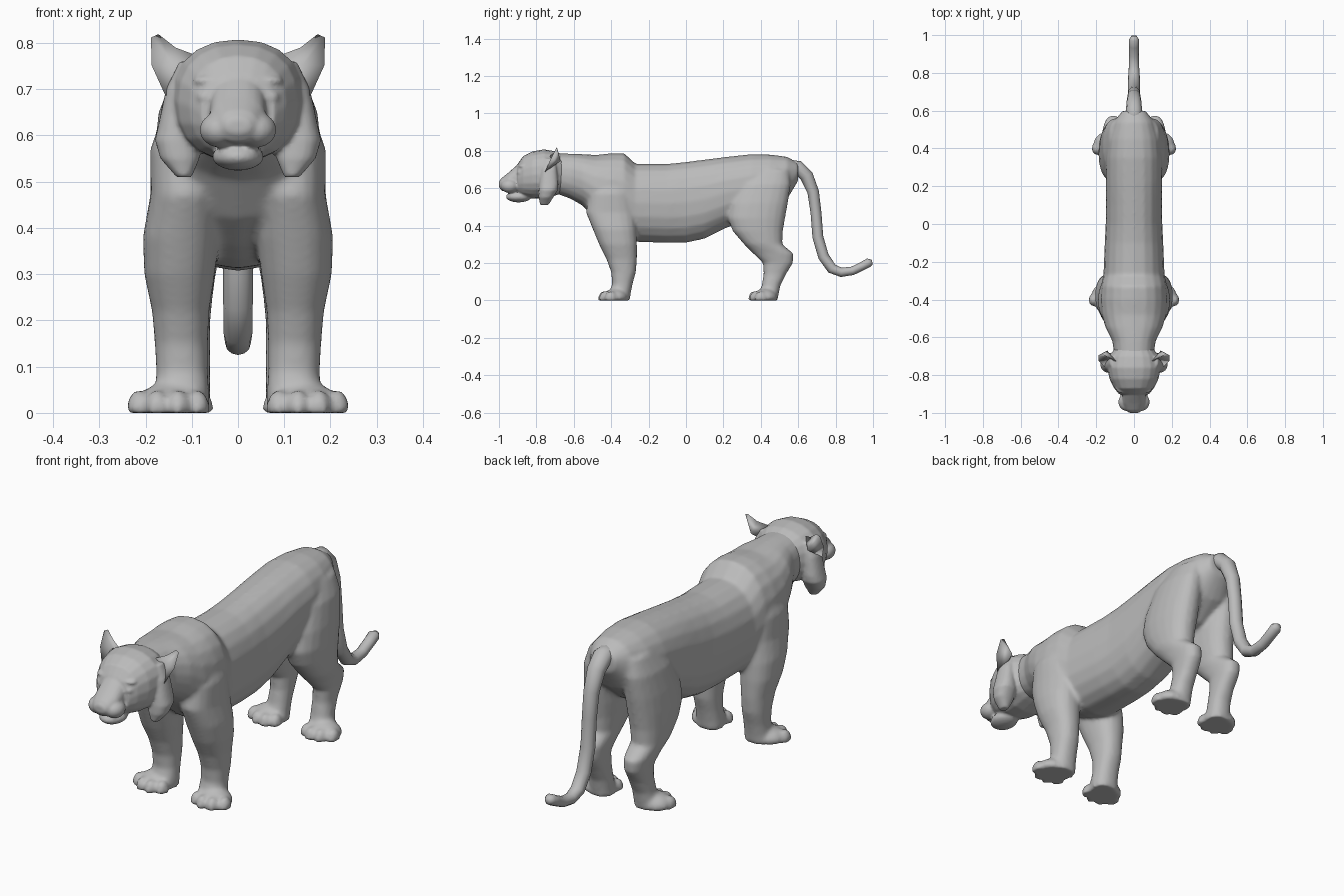
import bpy, bmesh, math
from mathutils import Vector, Matrix

cube = bpy.data.objects.get("Cube")
if cube:
    bpy.data.objects.remove(cube, do_unlink=True)

fur = bpy.data.materials.new("grey fur")
fur.use_nodes = True
GREY = (0.5, 0.5, 0.5, 1)
fur.diffuse_color = GREY
fur.node_tree.nodes["Principled BSDF"].inputs["Base Color"].default_value = GREY
SIDES = (1, -1)


def loft(bm, stations, sides=20, power=0.88):
    """Skin rings given as (centre, half width along x, second half-axis vector)."""
    rings = []
    for centre, half, axis in stations:
        ring = []
        for i in range(sides):
            a = math.tau * i / sides
            c, s = math.cos(a), math.sin(a)
            c = math.copysign(abs(c) ** power, c)
            s = math.copysign(abs(s) ** power, s)
            ring.append(bm.verts.new(Vector(centre) + Vector((c * half, 0, 0)) + axis * s))
        rings.append(ring)
    for lo, hi in zip(rings, rings[1:]):
        for i in range(sides):
            j = (i + 1) % sides
            bm.faces.new((lo[i], lo[j], hi[j], hi[i]))
    bm.faces.new(rings[0])
    bm.faces.new(rings[-1])


def trunk(bm, rows):
    """Loft along y from rows of y, top, bottom, half width."""
    loft(bm, [((0, y, (t + b) / 2), w, Vector((0, 0, (t - b) / 2)))
              for y, t, b, w in rows])


def post(bm, rows, side):
    """Loft along z from rows of z, front, back, inner, outer."""
    loft(bm, [((side * (i + o) / 2, (f + b) / 2, z), (o - i) / 2,
               Vector((0, (b - f) / 2, 0))) for z, f, b, i, o in rows])


def ball(bm, centre, radii):
    """Ellipsoid, flattened where it meets the ground."""
    m = Matrix.Translation(centre) @ Matrix.Diagonal((*radii, 1))
    made = bmesh.ops.create_uvsphere(bm, u_segments=20, v_segments=12, radius=1, matrix=m)
    for v in made["verts"]:
        v.co.z = max(v.co.z, 0)


def finish(bm, name, voxel=None, passes=0):
    bmesh.ops.recalc_face_normals(bm, faces=bm.faces)
    for f in bm.faces:
        f.smooth = True
    mesh = bpy.data.meshes.new(name)
    bm.to_mesh(mesh)
    bm.free()
    mesh.materials.append(fur)
    obj = bpy.data.objects.new(name, mesh)
    bpy.context.collection.objects.link(obj)
    if voxel:
        # Fuse the overlapping volumes into one skin
        fuse = obj.modifiers.new("fuse", "REMESH")
        fuse.mode = "VOXEL"
        fuse.voxel_size = voxel
        fuse.use_smooth_shade = True
        soft = obj.modifiers.new("soften", "SMOOTH")
        soft.factor = 0.5
        soft.iterations = passes
    return obj


# Torso, legs and paws
body = bmesh.new()
trunk(body, [
    (-.72, .785, .58, .10), (-.62, .785, .545, .115), (-.55, .782, .505, .15),
    (-.48, .778, .42, .172), (-.40, .787, .36, .18), (-.33, .787, .33, .175),
    (-.27, .73, .313, .162), (-.1, .73, .307, .155), (0, .74, .308, .15),
    (.1, .753, .33, .15), (.22, .768, .39, .15), (.35, .782, .43, .15),
    (.45, .78, .46, .14), (.54, .768, .54, .11), (.6, .735, .64, .06)])
FRONT_LEG = [
    (.68, -.46, -.32, .06, .15), (.57, -.52, -.29, .04, .19), (.47, -.535, -.27, .04, .19),
    (.38, -.498, -.265, .04, .206), (.30, -.465, -.262, .05, .203),
    (.22, -.425, -.262, .062, .186), (.15, -.40, -.268, .065, .18),
    (.09, -.395, -.285, .065, .177), (.04, -.41, -.295, .062, .18), (0, -.4, -.3, .062, .18)]
HIND_LEG = [
    (.70, .36, .55, .04, .13), (.62, .28, .56, .03, .165), (.52, .235, .545, .025, .182),
    (.44, .222, .53, .025, .188), (.37, .25, .518, .035, .186), (.30, .31, .515, .048, .18),
    (.25, .36, .575, .055, .167), (.20, .412, .572, .06, .157), (.14, .415, .535, .06, .152),
    (.08, .405, .505, .06, .157), (.03, .39, .495, .06, .165), (0, .39, .49, .06, .165)]
# Toe rows: x, y of each toe from inner to outer
FRONT_TOES = [(.088, -.418), (.13, -.437), (.175, -.432), (.214, -.402)]
HIND_TOES = [(.08, .385), (.115, .366), (.158, .372), (.198, .4)]
for s in SIDES:
    for leg, toes, pad in ((FRONT_LEG, FRONT_TOES, (.145, -.375)),
                           (HIND_LEG, HIND_TOES, (.135, .425))):
        post(body, leg, s)
        ball(body, (s * pad[0], pad[1], .015), (.08, .065, .05))
        for x, y in toes:
            ball(body, (s * x, y, .008), (.027, .034, .042))
finish(body, "body_and_legs", .009, 6)

# Head: skull, muzzle, jaw, cheek ruffs and face details
head = bmesh.new()
trunk(head, [
    (-.64, .77, .58, .09), (-.70, .798, .56, .13), (-.76, .808, .545, .143),
    (-.82, .797, .545, .13), (-.87, .772, .555, .105), (-.90, .73, .57, .08)])
trunk(head, [
    (-.82, .76, .58, .06), (-.90, .727, .58, .062), (-.95, .683, .58, .06),
    (-.985, .655, .585, .045), (-1, .635, .605, .025)])
ball(head, (0, -.895, .554), (.056, .068, .03))
ball(head, (0, -.978, .63), (.038, .023, .02))
RUFF = [
    (.76, -.76, -.70, .08, .127), (.70, -.775, -.69, .09, .156), (.62, -.785, -.682, .09, .173),
    (.59, -.788, -.685, .082, .18), (.55, -.788, -.71, .083, .168), (.51, -.78, -.735, .1, .133)]
for s in SIDES:
    post(head, RUFF, s)
    ball(head, (s * .04, -.942, .612), (.043, .048, .038))
    ball(head, (s * .068, -.882, .683), (.023, .022, .017))
    ball(head, (s * .062, -.868, .718), (.036, .028, .014))
finish(head, "head", .006, 3)

# Ears: cupped, with a hollow front
EAR = [(.095, -.725, .775), (.135, -.705, .79), (.172, -.69, .819), (.188, -.695, .812),
       (.187, -.725, .752), (.157, -.755, .686), (.12, -.755, .70)]
for s, label in zip(SIDES, ("left", "right")):
    ear = bmesh.new()
    rim = [ear.verts.new((s * x, y, z)) for x, y, z in EAR]
    hollow = ear.verts.new((s * .14, -.705, .752))
    back = ear.verts.new((s * .142, -.67, .745))
    for a, b in zip(rim, rim[1:] + rim[:1]):
        ear.faces.new((a, b, hollow))
        ear.faces.new((b, a, back))
    finish(ear, label + "_ear")

# Tail: rings square to a hanging path of y, z, radius
PATH = [(.53, .715, .04), (.60, .708, .039), (.645, .665, .036), (.68, .58, .031),
        (.695, .47, .029), (.705, .34, .029), (.735, .235, .029), (.78, .17, .028),
        (.83, .15, .025), (.89, .158, .023), (.94, .182, .023), (.978, .202, .024),
        (.996, .205, .012)]
rings = []
for i, (y, z, r) in enumerate(PATH):
    before, after = PATH[max(i - 1, 0)], PATH[min(i + 1, len(PATH) - 1)]
    along = Vector((0, after[0] - before[0], after[1] - before[1])).normalized()
    rings.append(((0, y, z), r * 1.1, Vector((0, -along.z, along.y)) * r))
tail = bmesh.new()
loft(tail, rings, sides=12, power=1)
finish(tail, "tail")
